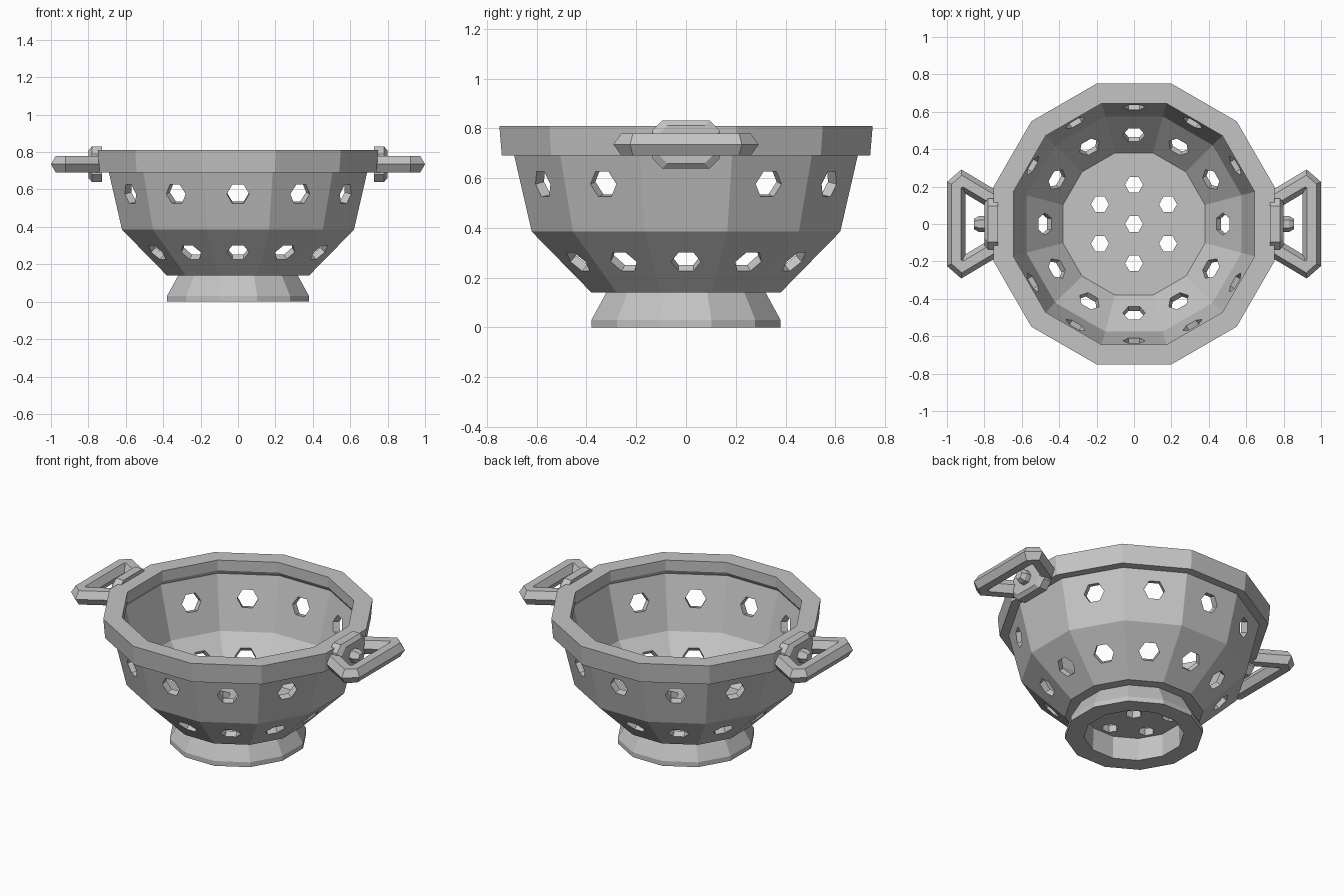
import bpy
import bmesh
from math import sin, cos, pi, radians
from mathutils import Vector

if "Cube" in bpy.data.objects:
    bpy.data.objects.remove(bpy.data.objects["Cube"], do_unlink=True)

SIDES = 12

# One plain grey metal for every part
metal = bpy.data.materials.new("grey_metal")
metal.use_nodes = True
grey = (0.55, 0.55, 0.55, 1.0)
metal.diffuse_color = grey
metal.node_tree.nodes["Principled BSDF"].inputs["Base Color"].default_value = grey


def add_loft(bm, rings, loop=False):
    """Skin a list of point rings; cap the ends unless they join up."""
    rows = [[bm.verts.new(p) for p in ring] for ring in rings]
    pairs = list(zip(rows, rows[1:]))
    if loop:
        pairs.append((rows[-1], rows[0]))
    else:
        bm.faces.new(rows[0])
        bm.faces.new(rows[-1])
    n = len(rows[0])
    for a, b in pairs:
        for i in range(n):
            j = (i + 1) % n
            bm.faces.new((a[i], a[j], b[j], b[i]))


def make_object(name, bm):
    bmesh.ops.recalc_face_normals(bm, faces=bm.faces[:])
    mesh = bpy.data.meshes.new(name)
    bm.to_mesh(mesh)
    bm.free()
    mesh.materials.append(metal)
    obj = bpy.data.objects.new(name, mesh)
    bpy.context.collection.objects.link(obj)
    return obj


def lathe(name, profile, loop=False):
    """Turn (flat-to-centre distance, height) pairs into a faceted solid."""
    rings = []
    for apothem, z in profile:
        r = apothem / cos(pi / SIDES)
        turn = [2 * pi * (i + 0.5) / SIDES for i in range(SIDES)]
        rings.append([(r * cos(t), r * sin(t), z) for t in turn])
    bm = bmesh.new()
    add_loft(bm, rings, loop)
    return make_object(name, bm)


def hexagon(centre, u, v, radius):
    return [centre + radius * (cos(k * pi / 3) * u + sin(k * pi / 3) * v) for k in range(6)]


# Bowl, rim and foot
bowl = lathe("bowl", [(0.38, 0.14), (0.62, 0.385), (0.697, 0.72),
                      (0.66, 0.72), (0.575, 0.40), (0.38, 0.185)])
lathe("rim", [(0.74, 0.69), (0.75, 0.81), (0.645, 0.81),
              (0.645, 0.745), (0.665, 0.715), (0.68, 0.69)], loop=True)
lathe("foot", [(0.38, 0.0), (0.38, 0.03), (0.32, 0.14), (0.27, 0.14), (0.275, 0.0)], loop=True)

# Drain holes, cut square to each wall
cut = bmesh.new()


def add_hole(centre, across, normal, radius):
    up = normal.cross(across)
    add_loft(cut, [hexagon(centre + normal * d, across, up, radius) for d in (-0.1, 0.1)])


def wall_hole(angle, dist, z, slope):
    out = Vector((cos(angle), sin(angle), 0))
    across = Vector((-sin(angle), cos(angle), 0))
    normal = (out * cos(slope) - Vector((0, 0, sin(slope)))).normalized()
    add_hole(out * dist + Vector((0, 0, z)), across, normal, 0.06)


for i in range(SIDES):
    angle = 2 * pi * i / SIDES
    wall_hole(angle, 0.49, 0.275, radians(45.6))
    if i % 6:  # no upper hole behind the handles
        wall_hole(angle, 0.645, 0.58, radians(13))

X, Y, Z = Vector((1, 0, 0)), Vector((0, 1, 0)), Vector((0, 0, 1))
add_hole(Z * 0.16, X, Z, 0.048)
for i in range(6):
    t = pi / 2 + i * pi / 3
    add_hole(Vector((0.21 * cos(t), 0.21 * sin(t), 0.16)), X, Z, 0.048)

cutter = make_object("hole_cutter", cut)
cutter.hide_render = True
holes = bowl.modifiers.new("holes", "BOOLEAN")
holes.operation = "DIFFERENCE"
holes.solver = "EXACT"
holes.object = cutter
bpy.context.view_layer.objects.active = bowl
bpy.ops.object.modifier_apply(modifier=holes.name)
bpy.data.objects.remove(cutter, do_unlink=True)

# Handles with their mounting plates and bolts
MID = 0.735
half_path = [(0.72, 0.112), (0.918, 0.23), (0.95, 0.202)]
path = [Vector((x, y, MID)) for x, y in half_path]
path += [Vector((x, -y, MID)) for x, y in reversed(half_path)]


def grip_rings():
    """Six-sided bar swept along the path with mitred corners."""
    dirs = [(b - a).normalized() for a, b in zip(path, path[1:])]
    rings = []
    for i, p in enumerate(path):
        before, after = dirs[max(i - 1, 0)], dirs[min(i, len(dirs) - 1)]
        tangent = (before + after).normalized()
        side = Z.cross(tangent) / tangent.dot(after)
        rings.append(hexagon(p, side, Z, 0.05))
    return rings


def plate_ring(x, inset):
    w, h, c = 0.135 - inset, 0.096 - inset, 0.04
    quarter = [(w, h - c), (w - c, h)]
    outline = quarter + [(-y, z) for y, z in reversed(quarter)]
    outline += [(-y, -z) for y, z in outline]
    return [Vector((x, y, MID + z)) for y, z in outline]


parts = {
    "grip": grip_rings(),
    "handle_plate": [plate_ring(0.728, 0), plate_ring(0.78, 0), plate_ring(0.798, 0.02)],
    "handle_bolt": [hexagon(Vector((x, 0, MID)), Y, Z, r)
                    for x, r in ((0.78, 0.042), (0.83, 0.042), (0.855, 0.028))],
}
for side, sign in (("left", 1), ("right", -1)):
    for part, rings in parts.items():
        bm = bmesh.new()
        add_loft(bm, [[(p.x * sign, p.y, p.z) for p in ring] for ring in rings])
        make_object(side + "_" + part, bm)
